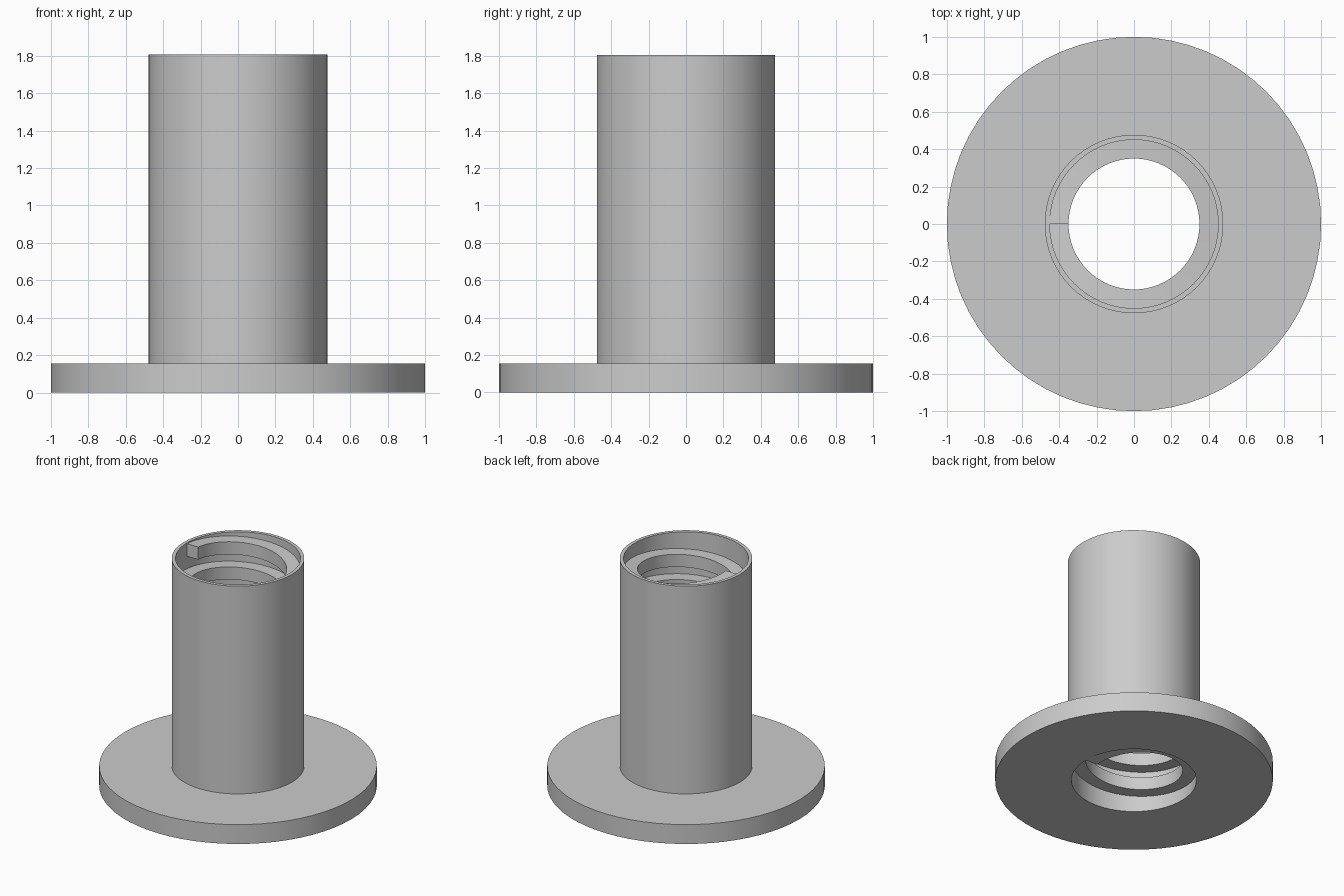
import bpy
import bmesh
from math import cos, sin, tau, radians

cube = bpy.data.objects.get("Cube")
if cube:
    bpy.data.objects.remove(cube, do_unlink=True)

SEGMENTS = 64      # facets per full turn
HEIGHT = 1.805
FLANGE_TOP = 0.154
FLANGE_R = 1.0
TUBE_R = 0.477
BORE_R = 0.45
THREAD_R = 0.35
PITCH = 0.2
TURNS = 8.5
THREAD_H = 0.1

grey = bpy.data.materials.new("grey")
grey.use_nodes = True
colour = (0.6, 0.6, 0.6, 1.0)
grey.diffuse_color = colour
grey.node_tree.nodes["Principled BSDF"].inputs["Base Color"].default_value = colour


def sweep(name, profile, turns=1.0, pitch=0.0):
    """Turn a closed (radius, z) profile about z, climbing by pitch per turn."""
    bm = bmesh.new()
    steps = round(turns * SEGMENTS)
    closed = pitch == 0
    rings = []
    for i in range(steps if closed else steps + 1):
        t = i / SEGMENTS
        a = t * tau
        rings.append([bm.verts.new((r * cos(a), r * sin(a), z + t * pitch))
                      for r, z in profile])
    n = len(profile)
    for i in range(steps):
        here, there = rings[i], rings[(i + 1) % len(rings)]
        for j in range(n):
            k = (j + 1) % n
            bm.faces.new((here[j], there[j], there[k], here[k]))
    if not closed:
        bm.faces.new(rings[0])
        bm.faces.new(rings[-1])
    bmesh.ops.recalc_face_normals(bm, faces=bm.faces)
    mesh = bpy.data.meshes.new(name)
    bm.to_mesh(mesh)
    bm.free()
    mesh.materials.append(grey)
    obj = bpy.data.objects.new(name, mesh)
    bpy.context.collection.objects.link(obj)
    bpy.ops.object.select_all(action='DESELECT')
    obj.select_set(True)
    bpy.context.view_layer.objects.active = obj
    bpy.ops.object.shade_smooth_by_angle(angle=radians(30))
    return obj


# Tube with its base flange and open bore
sweep("flanged_tube", [
    (BORE_R, 0), (FLANGE_R, 0), (FLANGE_R, FLANGE_TOP),
    (TUBE_R, FLANGE_TOP), (TUBE_R, HEIGHT), (BORE_R, HEIGHT)])

# Square right-handed thread inside the bore, sunk slightly into the wall
wall = BORE_R + 0.005
sweep("internal_thread", [
    (THREAD_R, 0), (wall, 0), (wall, THREAD_H), (THREAD_R, THREAD_H)],
    TURNS, PITCH)
